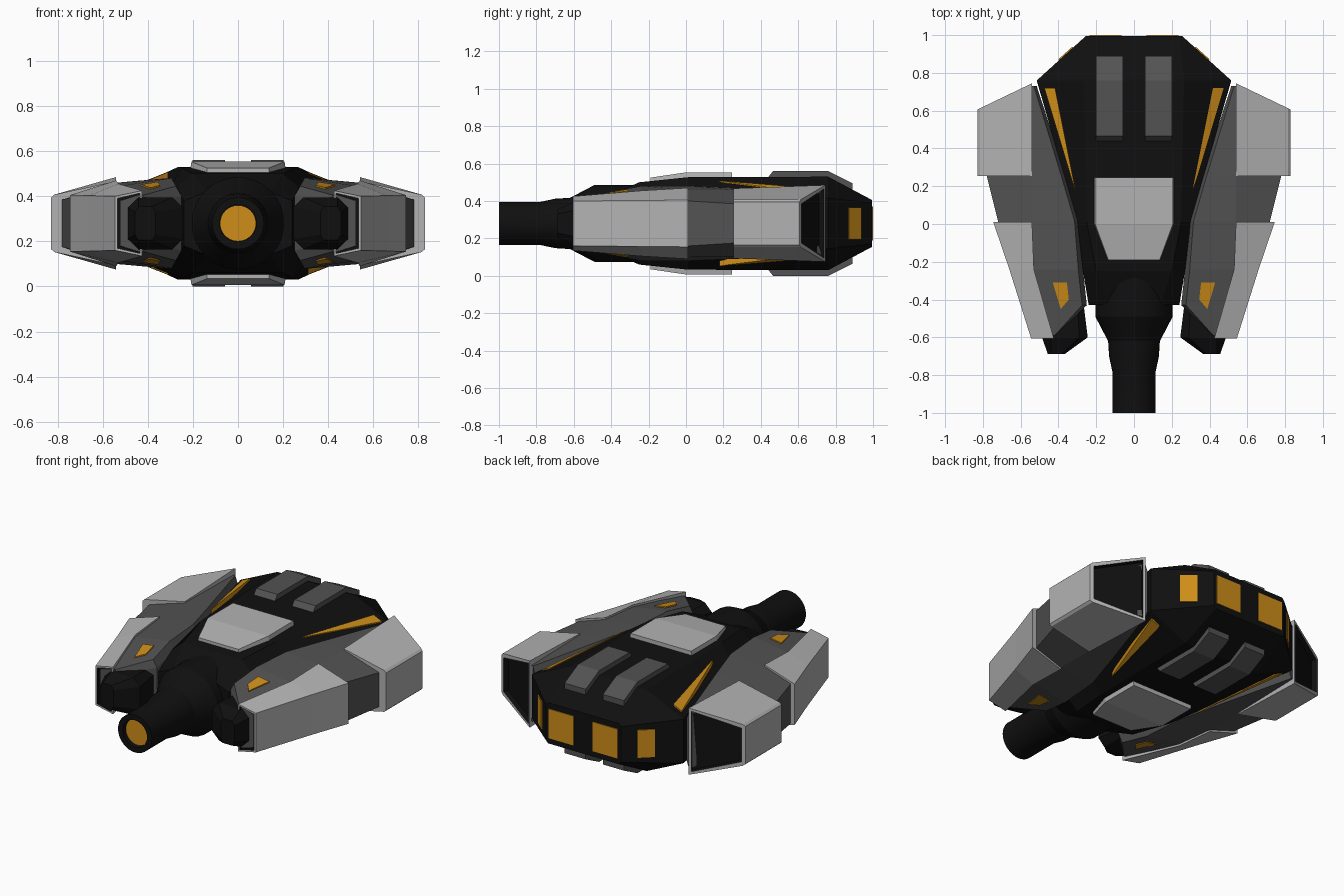
import bpy, bmesh, math
from mathutils import Vector
from mathutils.bvhtree import BVHTree

if "Cube" in bpy.data.objects:
    bpy.data.objects.remove(bpy.data.objects["Cube"])

ZC = 0.28  # everything is symmetric about this height


def mat(name, r, g, b):
    m = bpy.data.materials.new(name)
    m.diffuse_color = (r, g, b, 1)
    m.use_nodes = True
    m.node_tree.nodes["Principled BSDF"].inputs["Base Color"].default_value = m.diffuse_color
    return m


BLACK = mat("black", .005, .005, .005)
DARK = mat("dark_grey", .085, .085, .085)
LIGHT = mat("light_grey", .45, .45, .45)
AMBER = mat("amber", .62, .27, .01)


def finish(name, bm, mats, mirror=""):
    bmesh.ops.recalc_face_normals(bm, faces=bm.faces)
    me = bpy.data.meshes.new(name)
    bm.to_mesh(me)
    ob = bpy.data.objects.new(name, me)
    bpy.context.collection.objects.link(ob)
    ob.location.z = ZC
    for m in mats:
        me.materials.append(m)
    if mirror:
        md = ob.modifiers.new("mirror", 'MIRROR')
        md.use_axis = ("x" in mirror, False, "z" in mirror)
        md.use_mirror_merge = False
    return ob


def loft(name, rings, mats, mirror="", recess=None):
    """Skin a row of rings; recess = (frame width, depth) sinks a panel in the last cap."""
    bm = bmesh.new()
    vs = [[bm.verts.new(p) for p in r] for r in rings]
    n = len(vs[0])
    for a, b in zip(vs, vs[1:]):
        for i in range(n):
            j = (i + 1) % n
            bm.faces.new((a[i], a[j], b[j], b[i]))
    bm.faces.new(vs[0])
    cap = bm.faces.new(vs[-1])
    bmesh.ops.recalc_face_normals(bm, faces=bm.faces)
    if recess:
        bmesh.ops.inset_region(bm, faces=[cap], thickness=recess[0])
        cap.material_index = 1
        ext = bmesh.ops.extrude_discrete_faces(bm, faces=[cap])["faces"][0]
        ext.material_index = 1
        bmesh.ops.translate(bm, verts=ext.verts, vec=-ext.normal * recess[1])
    tree = BVHTree.FromBMesh(bm)
    return finish(name, bm, mats, mirror), tree


def sym(y, half):
    """Ring from its upper half, (x, z) or (x, z, y), reflected below."""
    up = [Vector((p[0], p[2] if len(p) > 2 else y, p[1])) for p in half]
    return up + [Vector((p.x, p.y, -p.z)) for p in reversed(up)]


def full(y, half):
    """Ring reflected both sideways and below."""
    return sym(y, [(-x, z) for x, z in reversed(half)] + list(half))


def box_ring(y, x0, x1, z0, z1, chamfer=0):
    return [(x0, y, z0), (x1, y, z0), (x1 - chamfer, y, z1), (x0 + chamfer, y, z1)]


def circle(y, r, n=32):
    return [(r * math.cos(2 * math.pi * i / n), y, r * math.sin(2 * math.pi * i / n)) for i in range(n)]


def decal(name, outline, tree):
    """Thin coloured patch dropped from above on a surface."""
    bm = bmesh.new()
    top = []
    for x, y in outline:
        hit = tree.ray_cast(Vector((x, y, 1)), Vector((0, 0, -1)))[0]
        top.append(Vector((x, y, hit.z + .007)))
    vs = [bm.verts.new(p) for p in top]
    low = [bm.verts.new(p - Vector((0, 0, .03))) for p in top]
    bm.faces.new(vs)
    bm.faces.new(low)
    for i in range(len(vs)):
        j = (i + 1) % len(vs)
        bm.faces.new((vs[i], vs[j], low[j], low[i]))
    finish(name, bm, [AMBER], "xz")


# Central hull
hull, hull_tree = loft("hull", [
    full(-.43, [(.14, .14), (.24, .10)]),
    full(-.25, [(.20, .22), (.27, .16)]),
    full(.01, [(.25, .247), (.30, .165)]),
    full(.76, [(.265, .25), (.515, .135)]),
    full(.995, [(.24, .125), (.255, .11)])], [BLACK])

# Neck and cannon barrel, turned about the long axis
barrel, _ = loft("barrel", [circle(y, r) for y, r in [
    (-.22, .18), (-.28, .205), (-.49, .205), (-.62, .137), (-.70, .132), (-.78, .115),
    (-1, .115), (-1, .082), (-.96, .082)]], [BLACK])
muzzle, _ = loft("muzzle_glow", [circle(-.955, .08), circle(-.975, .08)], [AMBER])
for ob in (barrel, muzzle):
    bpy.ops.object.select_all(action='DESELECT')
    ob.select_set(True)
    bpy.context.view_layer.objects.active = ob
    bpy.ops.object.shade_smooth_by_angle(angle=math.radians(22))

# Side pods
pod, pod_tree = loft("side_pod", [
    sym(-.59, [(.41, .09), (.42, .125), (.44, .125), (.52, .10)]),
    sym(-.43, [(.25, .12), (.275, .165), (.48, .145), (.57, .11)]),
    sym(-.24, [(.27, .14), (.295, .20), (.525, .165), (.64, .115)]),
    sym(.015, [(.29, .15), (.315, .20), (.54, .18), (.72, .12)]),
    sym(.255, [(.36, .14), (.385, .19), (.54, .18), (.78, .105)]),
    sym(.73, [(.515, .13), (.53, .17), (.545, .17), (.65, .10, .56)])], [DARK], "x")

# Pod armour plates
loft("front_armour", [
    sym(.01, [(.54, .19), (.745, .125)]),
    sym(-.24, [(.53, .175), (.66, .123)]),
    sym(-.605, [(.425, .145), (.545, .12)])], [LIGHT, BLACK], "x", (.015, .02))
loft("rear_armour", [
    sym(.255, [(.54, .187), (.815, .127), (.828, .115)]),
    sym(.74, [(.54, .205, .745), (.815, .127, .613), (.828, .115, .607)])],
    [LIGHT, BLACK], "x", (.025, .03))

# Dark pod noses
loft("pod_nose", [
    sym(-.40, [(.27, .08), (.30, .11), (.45, .11), (.48, .08)]),
    sym(-.60, [(.245, .07), (.29, .115), (.44, .115), (.487, .07)]),
    sym(-.687, [(.365, .05), (.38, .075), (.44, .075), (.457, .05)])], [BLACK], "x")

# Centre plate and roof vents, repeated underneath
loft("centre_plate", [
    box_ring(-.19, -.14, .14, .215, .245, .004),
    box_ring(.0, -.212, .212, .24, .273, .006),
    box_ring(.245, -.212, .212, .24, .273, .006)], [LIGHT], "z")
loft("roof_vent", [
    box_ring(.44, .058, .202, .22, .248),
    box_ring(.465, .058, .202, .22, .28),
    box_ring(.76, .058, .202, .22, .28),
    box_ring(.89, .058, .202, .14, .215)], [DARK], "xz")

# Amber strips on the hull and marks on the pods
decal("hull_strip", [(.418, .72), (.475, .72), (.325, .22), (.31, .18)], hull_tree)
decal("pod_mark", [(.355, -.31), (.43, -.31), (.388, -.45), (.345, -.40)], pod_tree)

# Stern windows: one pair on the back, one pair on the angled corners
loft("stern_window", [box_ring(.97, .065, .235, -.09, .09),
                      box_ring(1, .065, .235, -.09, .09)], [AMBER], "x")
a, b = Vector((.255, .995, 0)), Vector((.515, .76, 0))
out = Vector((.67, .74, 0)).normalized()
p, q = a.lerp(b, .26), a.lerp(b, .54)
up = Vector((0, 0, .085))
loft("corner_window", [[v + out * d for v in (p - up, q - up, q + up, p + up)]
                       for d in (-.03, .006)], [AMBER], "x")
